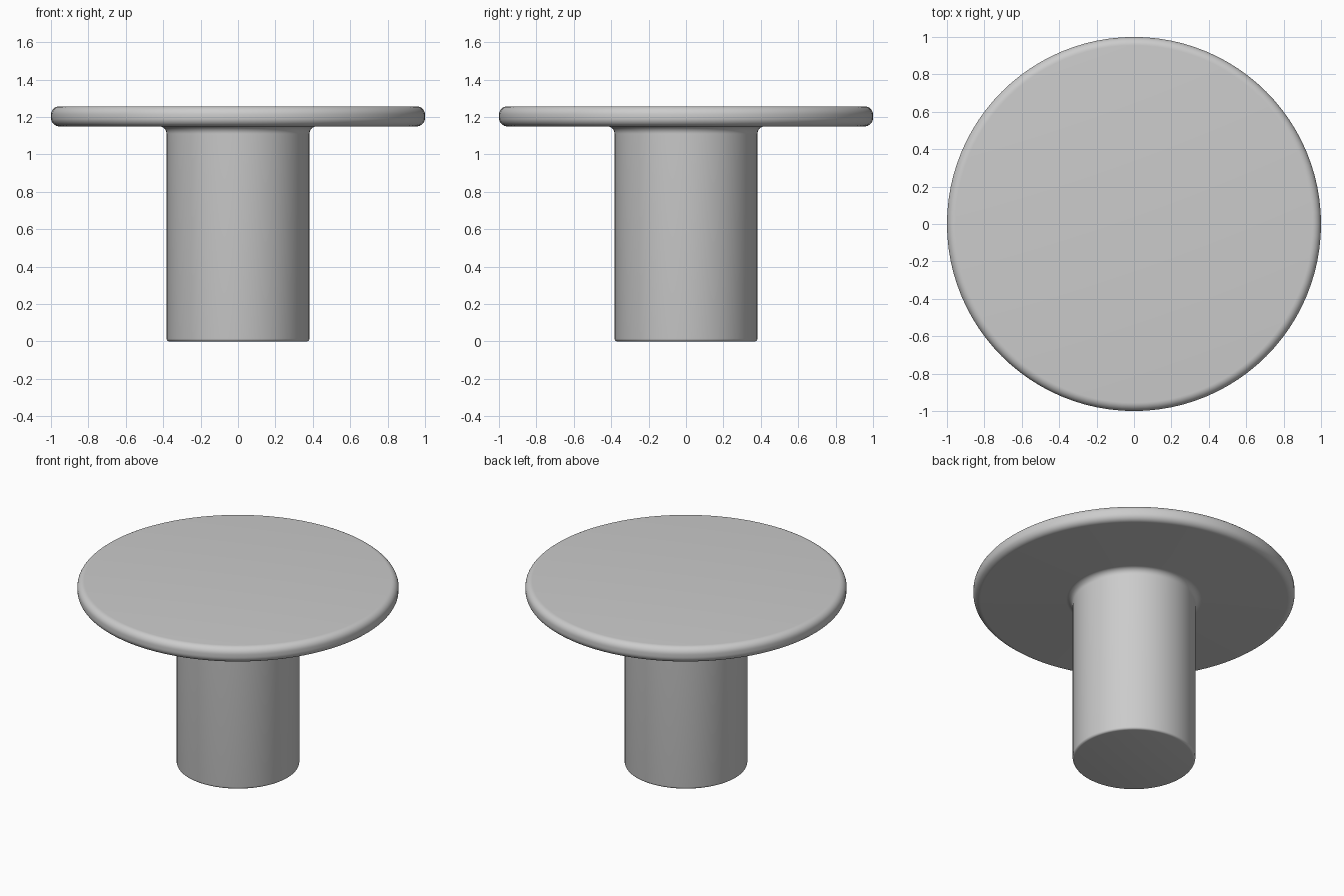
import bpy
import bmesh
import math
from mathutils import Vector

if "Cube" in bpy.data.objects:
    bpy.data.objects.remove(bpy.data.objects["Cube"], do_unlink=True)

SEGMENTS = 96
TOP_RADIUS, TOP_Z, UNDERSIDE_Z = 1.0, 1.257, 1.15
LEG_RADIUS = 0.382

grey = bpy.data.materials.new("plain_grey")
grey.use_nodes = True
colour = (0.6, 0.6, 0.6, 1)
grey.diffuse_color = colour
grey.node_tree.nodes["Principled BSDF"].inputs["Base Color"].default_value = colour


def arc(cx, cz, radius, start, end, steps=8):
    """Points of a rounded corner, angles in degrees."""
    angles = [math.radians(start + (end - start) * i / steps) for i in range(steps + 1)]
    return [(cx + radius * math.cos(a), cz + radius * math.sin(a)) for a in angles]


def lathe(name, profile):
    """Spin a radius/height profile around the vertical axis."""
    bm = bmesh.new()
    verts = [bm.verts.new((r, 0, z)) for r, z in profile]
    edges = [bm.edges.new(pair) for pair in zip(verts, verts[1:])]
    bmesh.ops.spin(bm, geom=verts + edges, cent=Vector(), axis=(0, 0, 1),
                   angle=math.tau, steps=SEGMENTS, use_merge=False)
    bmesh.ops.remove_doubles(bm, verts=bm.verts, dist=1e-4)
    bmesh.ops.recalc_face_normals(bm, faces=bm.faces)
    mesh = bpy.data.meshes.new(name)
    bm.to_mesh(mesh)
    bm.free()
    mesh.materials.append(grey)
    obj = bpy.data.objects.new(name, mesh)
    bpy.context.collection.objects.link(obj)
    bpy.ops.object.select_all(action="DESELECT")
    obj.select_set(True)
    bpy.context.view_layer.objects.active = obj
    bpy.ops.object.shade_smooth_by_angle(angle=math.radians(40))
    return obj


# Pedestal: softened foot, straight shaft, fillet flaring into the underside
foot, fillet, rim = 0.015, 0.04, 0.045
pedestal = [(0, 0)]
pedestal += arc(LEG_RADIUS - foot, foot, foot, -90, 0, 4)
pedestal += arc(LEG_RADIUS + fillet, UNDERSIDE_Z - fillet, fillet, 180, 90)

# Round tabletop: flat underside, rounded rim, flat top
tabletop = arc(TOP_RADIUS - rim, UNDERSIDE_Z + rim, rim, -90, 0)
tabletop += arc(TOP_RADIUS - rim, TOP_Z - rim, rim, 0, 90)
tabletop.append((0, TOP_Z))

# The fillet blends both parts into one continuous solid
lathe("pedestal_table", pedestal + tabletop)
